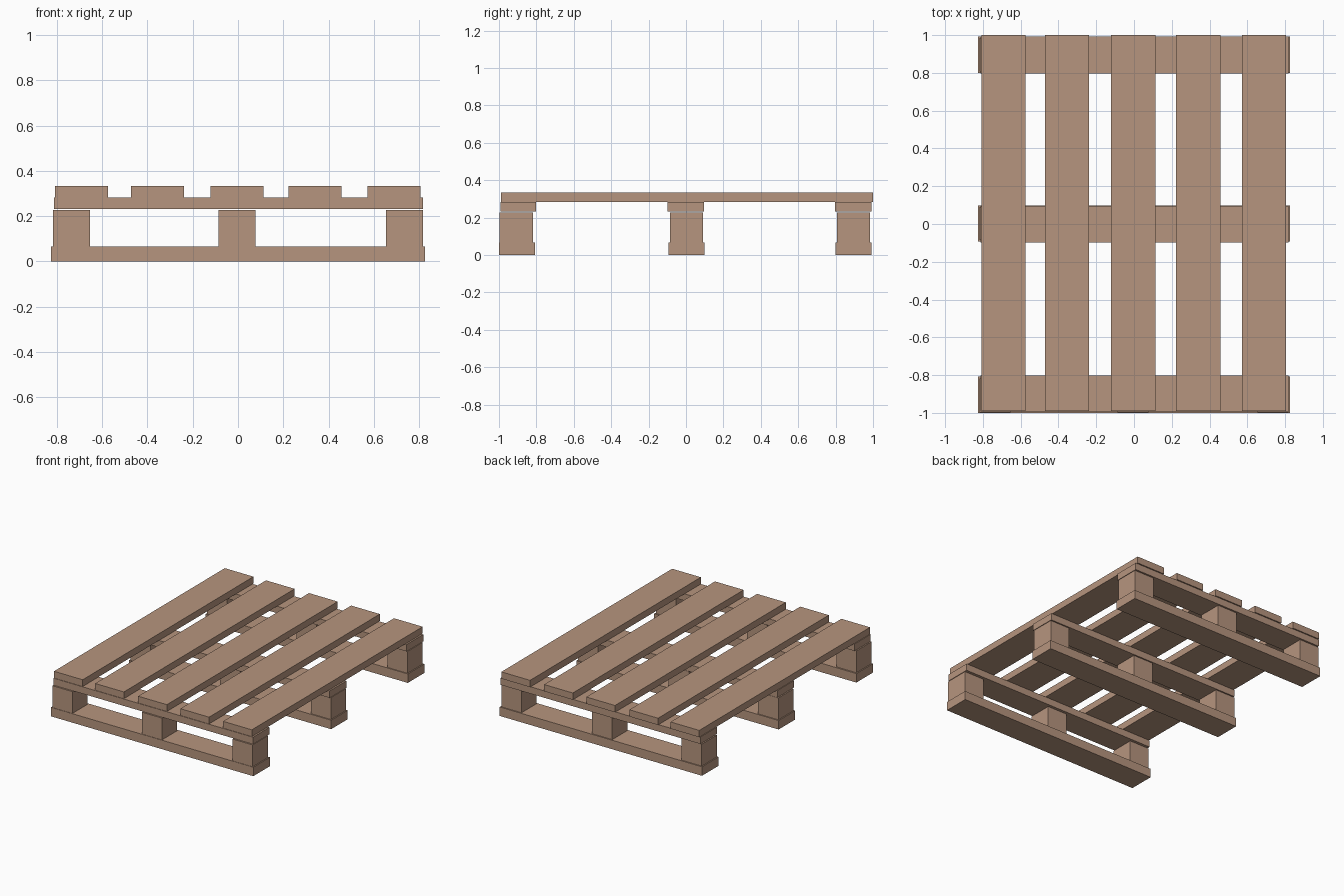
import bpy

if "Cube" in bpy.data.objects:
    bpy.data.objects.remove(bpy.data.objects["Cube"])

wood = bpy.data.materials.new("wood")
wood.diffuse_color = (0.47, 0.30, 0.21, 1)
wood.use_nodes = True
wood.node_tree.nodes["Principled BSDF"].inputs["Base Color"].default_value = wood.diffuse_color


def board(name, x, y, z):
    """Box spanning the (min, max) range on each axis."""
    bpy.ops.mesh.primitive_cube_add(
        size=1, location=[(a + b) / 2 for a, b in (x, y, z)])
    ob = bpy.context.object
    ob.name = name
    ob.scale = [b - a for a, b in (x, y, z)]
    bpy.ops.object.transform_apply(location=False, rotation=False, scale=True)
    ob.data.materials.append(wood)


# Three support rows: name, then y ranges of runner, blocks and cross board
rows = [
    ("front", (-1.0, -0.807), (-0.997, -0.818), (-0.992, -0.802)),
    ("middle", (-0.093, 0.099), (-0.085, 0.091), (-0.099, 0.096)),
    ("back", (0.80, 0.992), (0.807, 0.984), (0.797, 0.992)),
]
block_x = {"left": -0.735, "centre": -0.005, "right": 0.735}

for row, runner_y, block_y, cross_y in rows:
    board(f"{row}_runner", (-0.825, 0.825), runner_y, (0, 0.066))
    for side, cx in block_x.items():
        board(f"{row}_{side}_block", (cx - 0.082, cx + 0.082), block_y, (0.066, 0.227))
    board(f"{row}_cross_board", (-0.812, 0.817), cross_y, (0.231, 0.282))

# Deck boards running front to back
for i, cx in enumerate((-0.691, -0.355, -0.004, 0.34, 0.689), 1):
    board(f"deck_board_{i}", (cx - 0.117, cx + 0.117), (-0.99, 1.0), (0.283, 0.333))
